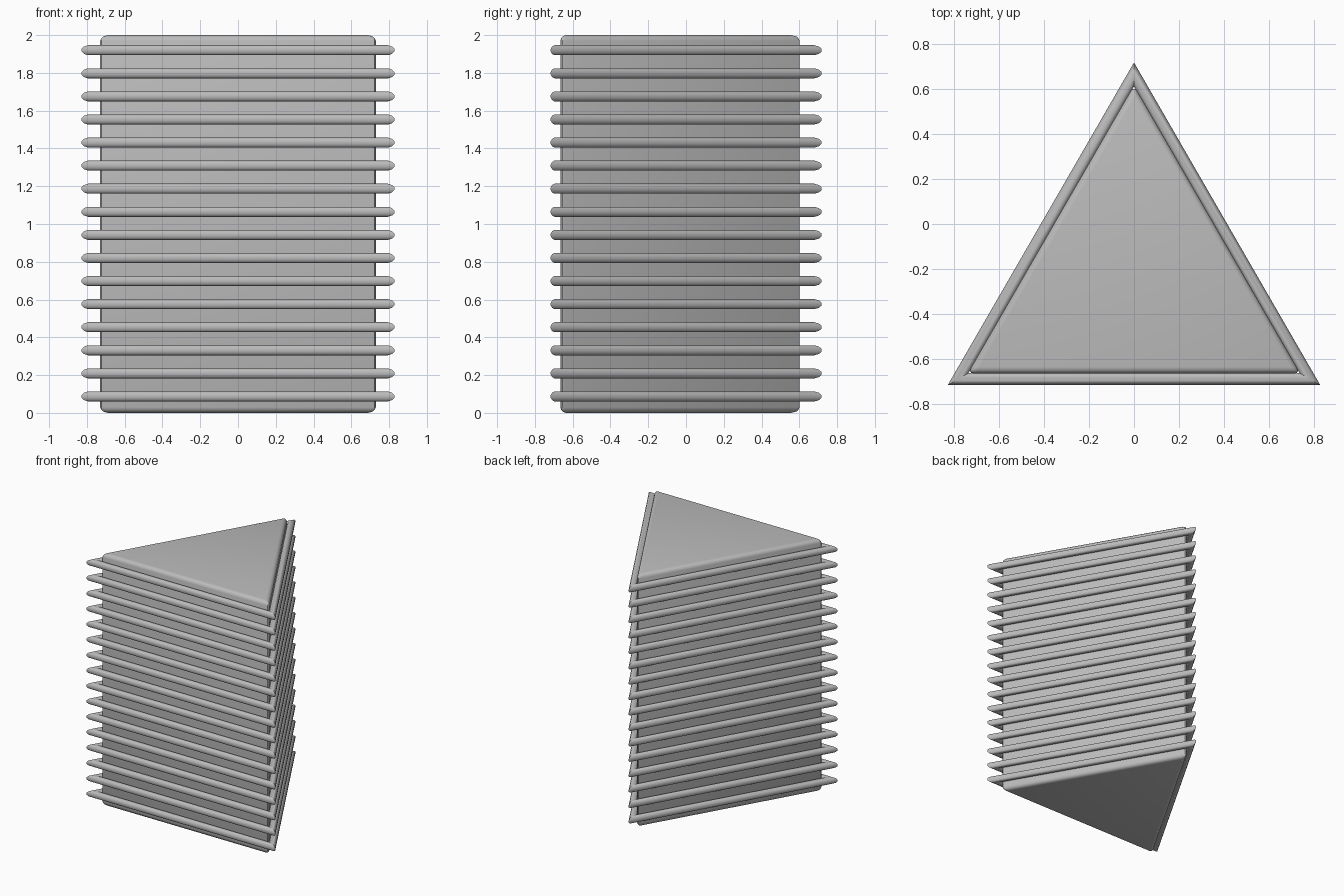
import bpy, bmesh, math

if "Cube" in bpy.data.objects:
    bpy.data.objects.remove(bpy.data.objects["Cube"])

CY = -0.238          # centre of the equilateral triangle
RINGS, Z0, STEP = 16, 0.087, 0.1222
TUBE = 0.0275        # ring bar radius
IN_R = 0.4515        # inradius of the ring centreline

grey = bpy.data.materials.new("grey")
grey.diffuse_color = (0.5, 0.5, 0.5, 1)
grey.use_nodes = True
grey.node_tree.nodes["Principled BSDF"].inputs["Base Color"].default_value = grey.diffuse_color
DIRS = [(math.cos(math.radians(a)), math.sin(math.radians(a))) for a in (90, 210, 330)]


def finish(bm, name, angle):
    bmesh.ops.recalc_face_normals(bm, faces=bm.faces[:])
    me = bpy.data.meshes.new(name)
    bm.to_mesh(me)
    bm.free()
    ob = bpy.data.objects.new(name, me)
    bpy.context.collection.objects.link(ob)
    me.materials.append(grey)
    bpy.ops.object.select_all(action='DESELECT')
    ob.select_set(True)
    bpy.context.view_layer.objects.active = ob
    bpy.ops.object.shade_smooth_by_angle(angle=math.radians(angle))
    return ob


# triangular core with softened edges
bm = bmesh.new()
R = 0.427 * 2
base = bm.faces.new([bm.verts.new((R * x, CY + R * y, 0)) for x, y in DIRS])
top = bmesh.ops.extrude_face_region(bm, geom=[base])
bmesh.ops.translate(bm, vec=(0, 0, 2), verts=[v for v in top["geom"] if isinstance(v, bmesh.types.BMVert)])
bmesh.ops.recalc_face_normals(bm, faces=bm.faces[:])
bmesh.ops.bevel(bm, geom=bm.edges[:], offset=0.03, segments=3, profile=0.5, affect='EDGES')
finish(bm, "core", 40)

# mitred triangular rings stacked up the core
N = 12
for i in range(RINGS):
    bm = bmesh.new()
    z = Z0 + i * STEP
    loops = []
    for x, y in DIRS:
        loop = []
        for k in range(N):
            t = 2 * math.pi * (k + 0.5) / N
            r = 2 * (IN_R + TUBE * math.cos(t))
            loop.append(bm.verts.new((r * x, CY + r * y, z + TUBE * math.sin(t))))
        loops.append(loop)
    for a in range(3):
        p, q = loops[a], loops[(a + 1) % 3]
        for k in range(N):
            m = (k + 1) % N
            bm.faces.new((p[k], p[m], q[m], q[k]))
    finish(bm, f"ring_{i + 1}", 40)
